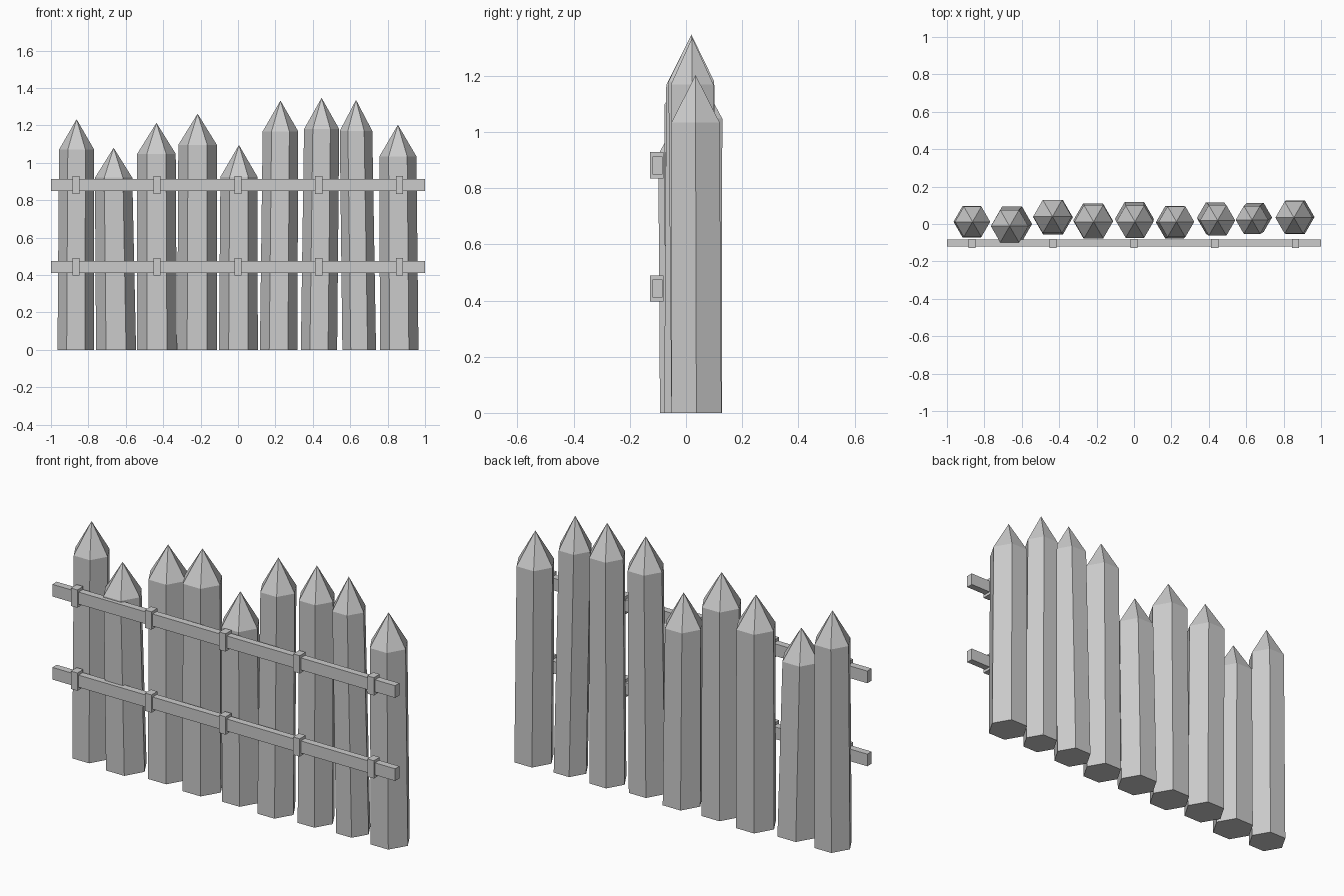
import bpy, bmesh, math

if "Cube" in bpy.data.objects:
    bpy.data.objects.remove(bpy.data.objects["Cube"])

def mesh_object(name, bm):
    bmesh.ops.recalc_face_normals(bm, faces=bm.faces)
    me = bpy.data.meshes.new(name)
    bm.to_mesh(me)
    bm.free()
    ob = bpy.data.objects.new(name, me)
    bpy.context.collection.objects.link(ob)
    return ob

# Hexagonal stake: leaning, slightly tapered shaft with a pyramid point
def stake(name, base, base_r, top, top_r, shoulder, tip):
    bm = bmesh.new()
    def ring(c, r, z):
        return [bm.verts.new((c[0] + r * math.cos(math.radians(60 * i)),
                              c[1] + r * math.sin(math.radians(60 * i)), z))
                for i in range(6)]
    lo, hi = ring(base, base_r, 0), ring(top, top_r, shoulder)
    apex = bm.verts.new((top[0], top[1], tip))
    bm.faces.new(lo[::-1])
    for i in range(6):
        j = (i + 1) % 6
        bm.faces.new((lo[i], lo[j], hi[j], hi[i]))
        bm.faces.new((hi[i], hi[j], apex))
    return mesh_object(name, bm)

def box(name, x0, x1, y0, y1, z0, z1):
    bm = bmesh.new()
    bmesh.ops.create_cube(bm, size=1)
    for v in bm.verts:
        v.co = (x1 if v.co.x > 0 else x0,
                y1 if v.co.y > 0 else y0,
                z1 if v.co.z > 0 else z0)
    return mesh_object(name, bm)

# base centre, base radius, top centre, top radius, shoulder z, tip z
stakes = [
    ((-0.867, 0.012), 0.098, (-0.863, 0.012), 0.094, 1.07, 1.233),
    ((-0.652, 0.000), 0.107, (-0.665, -0.012), 0.100, 0.92, 1.08),
    ((-0.433, 0.036), 0.106, (-0.436, 0.040), 0.103, 1.048, 1.213),
    ((-0.219, 0.018), 0.106, (-0.216, 0.012), 0.103, 1.096, 1.262),
    ((0.002, 0.027), 0.104, (0.005, 0.012), 0.099, 0.925, 1.095),
    ((0.217, 0.009), 0.100, (0.227, 0.012), 0.095, 1.168, 1.332),
    ((0.433, 0.032), 0.097, (0.447, 0.019), 0.094, 1.18, 1.347),
    ((0.648, 0.035), 0.090, (0.631, 0.022), 0.087, 1.17, 1.336),
    ((0.862, 0.037), 0.103, (0.855, 0.034), 0.099, 1.034, 1.203),
]
for i, (b, br, t, tr, s, tip) in enumerate(stakes):
    stake(f"stake_{i + 1}", b, br, t, tr, s, tip)

# Two rails with five wrapping brackets each
for label, z in (("lower", 0.443), ("upper", 0.881)):
    box(f"{label}_rail", -1, 1, -0.119, -0.083, z - 0.032, z + 0.032)
    for k in range(5):
        x = -0.866 + 0.4325 * k
        box(f"{label}_bracket_{k + 1}", x - 0.019, x + 0.019,
            -0.129, -0.080, z - 0.047, z + 0.047)
